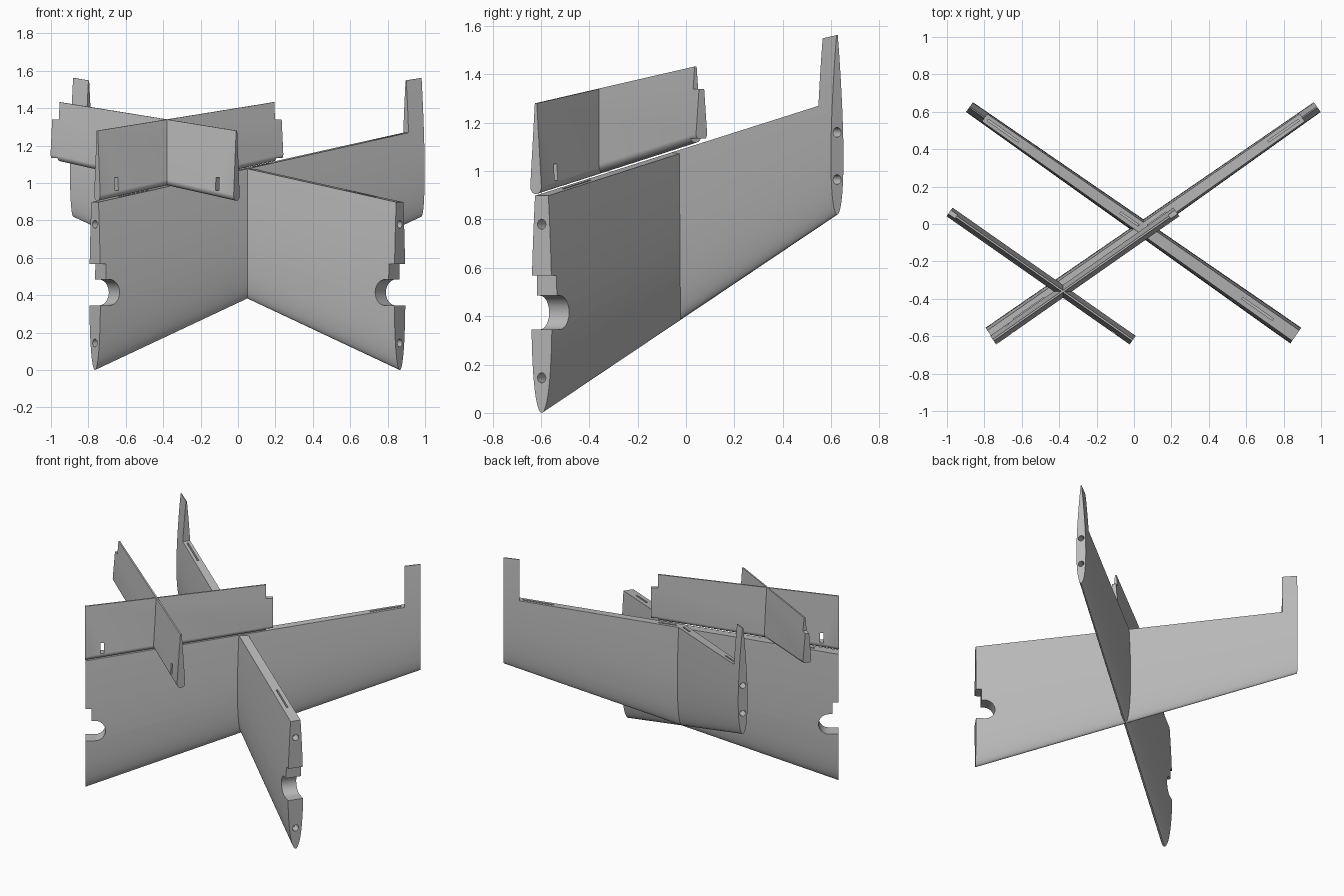
import bpy
import bmesh
import math
from mathutils import Matrix

cube = bpy.data.objects.get("Cube")
if cube:
    bpy.data.objects.remove(cube, do_unlink=True)

GREY = (0.5, 0.5, 0.5, 1.0)
grey = bpy.data.materials.new("light grey")
grey.use_nodes = True
grey.diffuse_color = GREY
grey.node_tree.nodes["Principled BSDF"].inputs["Base Color"].default_value = GREY

ROOT, TIP = -0.995, 1.135      # wing span ends, measured from the crossing
ANGLE = math.radians(35)


def finish(bm, name):
    bmesh.ops.recalc_face_normals(bm, faces=bm.faces)
    mesh = bpy.data.meshes.new(name)
    bm.to_mesh(mesh)
    bm.free()
    mesh.materials.append(grey)
    obj = bpy.data.objects.new(name, mesh)
    bpy.context.collection.objects.link(obj)
    return obj


def loft(name, s0, section0, s1, section1):
    """Solid between two symmetric sections given as (half thickness, z)."""
    bm = bmesh.new()
    rings = []
    for s, sec in ((s0, section0), (s1, section1)):
        right = [bm.verts.new((s, h, z)) for h, z in sec]
        left = [bm.verts.new((s, -h, z)) for h, z in reversed(sec) if h > 0]
        rings.append(right + left)
    a, b = rings
    n = len(a)
    for i in range(n):
        j = (i + 1) % n
        bm.faces.new((a[i], a[j], b[j], b[i]))
    bm.faces.new(a)
    bm.faces.new(b)
    return finish(bm, name)


def plate(points, half):
    """Side outline in span and height, extruded across the thickness."""
    bm = bmesh.new()
    a = [bm.verts.new((s, -half, z)) for s, z in points]
    face = bm.faces.new(a)
    ext = bmesh.ops.extrude_face_region(bm, geom=[face])["geom"]
    verts = [v for v in ext if isinstance(v, bmesh.types.BMVert)]
    bmesh.ops.translate(bm, verts=verts, vec=(0, 2 * half, 0))
    return finish(bm, "cutter")


def box(s0, s1, z0, z1, half=0.2):
    return plate([(s0, z0), (s1, z0), (s1, z1), (s0, z1)], half)


def rod(s, z, radius, depth):
    bm = bmesh.new()
    bmesh.ops.create_cone(bm, cap_ends=True, segments=20, radius1=radius,
                          radius2=radius, depth=2 * depth,
                          matrix=Matrix.Translation((s, 0, z)) @ Matrix.Rotation(math.pi / 2, 4, 'Y'))
    return finish(bm, "cutter")


def activate(obj):
    bpy.ops.object.select_all(action='DESELECT')
    obj.select_set(True)
    bpy.context.view_layer.objects.active = obj


def cut(obj, cutters):
    for c in cutters:
        activate(obj)
        mod = obj.modifiers.new("cut", 'BOOLEAN')
        mod.operation, mod.solver, mod.object = 'DIFFERENCE', 'EXACT', c
        bpy.ops.object.modifier_apply(modifier=mod.name)
        bpy.data.objects.remove(c, do_unlink=True)
    activate(obj)
    bpy.ops.object.shade_smooth_by_angle(angle=math.radians(30))


def place_pair(obj, x, y, second_name):
    other = obj.copy()
    other.name = second_name
    bpy.context.collection.objects.link(other)
    for o, a in ((obj, ANGLE), (other, math.pi - ANGLE)):
        o.location = (x, y, 0)
        o.rotation_euler = (0, 0, a)


def airfoil(z0, z1, half):
    pts = []
    for i in range(23):
        u = (i / 22) ** 2 if i < 8 else 0.132 + 0.868 * (i - 8) / 14
        t = 2.969 * math.sqrt(u) - 1.26 * u - 3.516 * u**2 + 2.843 * u**3 - 1.036 * u**4
        pts.append((half * (2 * t * 0.5 * 2 / 2 + 0.1 * u), z0 + u * (z1 - z0)))
    return pts


def hinge(s):
    return 1.08 + 0.183 * s


# Wing: tapered airfoil with a bay behind the hinge line
wing = loft("wing_right_root", ROOT, airfoil(0, 1.28, 0.05), TIP, airfoil(0.82, 1.562, 0.031))
bay_end = 1.035
bay = plate([(-1.2, hinge(-1.2)), (bay_end, hinge(bay_end)), (bay_end, 1.8), (-1.2, 1.8)], 0.2)

# Root notch: rounded slot with a shallow step above it
arc = [(-0.935 + 0.066 * math.sin(a), 0.415 - 0.07 * math.cos(a))
       for a in [math.pi * i / 12 for i in range(13)]]
slot = plate([(-1.2, 0.345)] + arc + [(-1.2, 0.485)], 0.2)
step = box(-1.2, ROOT + 0.037, 0.47, 0.568)

# Pin holes in both ends and narrow hinge slots along the bay
pins = [rod(ROOT, 0.78, 0.021, 0.06), rod(ROOT, 0.145, 0.021, 0.06),
        rod(TIP, 1.16, 0.02, 0.06), rod(TIP, 0.965, 0.02, 0.06)]
slots = [box(s - w, s + w, hinge(s) - 0.08, hinge(s) + 0.1, 0.005)
         for s, w in ((-0.745, 0.1), (0.09, 0.06), (0.915, 0.1))]
cut(wing, [bay, slot, step] + pins + slots)
place_pair(wing, 0.05, -0.026, "wing_left_root")


# Flap: rounded hinge edge tapering to a thin trailing edge
def flap_section(z0, z1):
    half, nose = 0.028, 0.03
    pts = [(half * math.sin(a), z0 + nose * (1 - math.cos(a)))
           for a in [math.pi / 2 * i / 8 for i in range(9)]]
    return pts + [(0.005, z1)]


F0, F1, TAB = -0.455, 0.74, 0.697
flap = loft("flap_right_root", F0, flap_section(0.905, 1.28), F1, flap_section(1.125, 1.438))
cut(flap, [box(TAB, 1.0, 1.34, 1.8),            # shortened end tab
           box(TAB, 1.0, 0.9, 1.135),
           box(-0.358, -0.336, 0.96, 1.03)])    # control horn slot
place_pair(flap, -0.38, -0.36, "flap_left_root")
